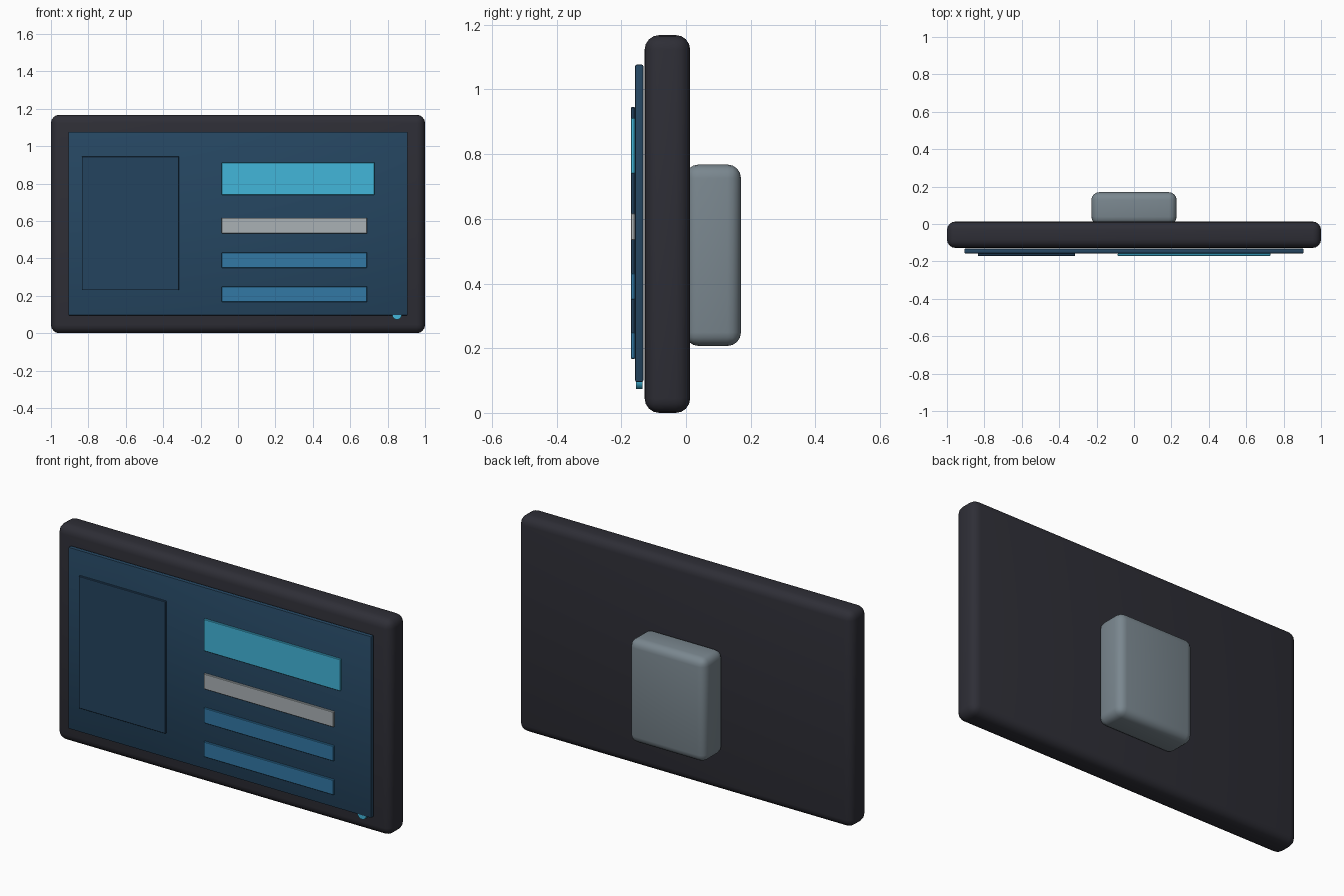
import bpy
import math

cube = bpy.data.objects.get("Cube")
if cube:
    bpy.data.objects.remove(cube, do_unlink=True)


def material(name, rgb):
    # sRGB bytes to linear colour
    lin = [((c / 255 + 0.055) / 1.055) ** 2.4 for c in rgb]
    m = bpy.data.materials.new(name)
    m.use_nodes = True
    m.diffuse_color = (*lin, 1)
    bsdf = m.node_tree.nodes["Principled BSDF"]
    bsdf.inputs["Base Color"].default_value = (*lin, 1)
    bsdf.inputs["Roughness"].default_value = 0.6
    return m


charcoal = material("charcoal", (46, 46, 54))
navy = material("navy", (37, 70, 97))
deep_navy = material("deep navy", (36, 67, 95))
cyan = material("cyan", (66, 182, 218))
pale_grey = material("pale grey", (170, 177, 181))
blue = material("blue", (50, 120, 165))
slate = material("slate grey", (122, 135, 143))


def finish(obj, name, mat):
    obj.name = name
    obj.data.materials.append(mat)
    bpy.ops.object.shade_smooth_by_angle(angle=math.radians(35))
    return obj


def box(name, x, y, z, mat, bevel, segments=4):
    """Rounded box from (min, max) ranges on each axis."""
    mid = [(a + b) / 2 for a, b in (x, y, z)]
    bpy.ops.mesh.primitive_cube_add(size=1, location=mid)
    obj = bpy.context.object
    obj.scale = [b - a for a, b in (x, y, z)]
    bpy.ops.object.transform_apply(location=False, rotation=False, scale=True)
    mod = obj.modifiers.new("rounding", "BEVEL")
    mod.width = bevel
    mod.segments = segments
    bpy.ops.object.modifier_apply(modifier=mod.name)
    return finish(obj, name, mat)


# Casing, display sheet and rear mount
box("casing", (-1, 1), (-0.128, 0.013), (0, 1.168), charcoal, 0.045)
box("screen", (-0.907, 0.907), (-0.157, -0.132), (0.095, 1.077), navy, 0.005, 2)
box("rear_mount", (-0.228, 0.228), (-0.003, 0.17), (0.207, 0.768), slate, 0.042)

# Raised blocks on the display
layer = (-0.17, -0.158)
box("picture_panel", (-0.835, -0.315), layer, (0.23, 0.945), deep_navy, 0.002, 1)
left = -0.087
for name, right, z, mat in (
    ("title_bar", 0.73, (0.74, 0.912), cyan),
    ("subtitle_bar", 0.69, (0.534, 0.617), pale_grey),
    ("upper_text_bar", 0.69, (0.35, 0.432), blue),
    ("lower_text_bar", 0.69, (0.167, 0.249), blue),
):
    box(name, (left, right), layer, z, mat, 0.002, 1)

# Status light peeking out under the display
bpy.ops.mesh.primitive_cylinder_add(
    vertices=12, radius=0.026, depth=0.02,
    location=(0.85, -0.145, 0.099),
    rotation=(math.pi / 2, math.radians(15), 0))
finish(bpy.context.object, "status_light", cyan)
